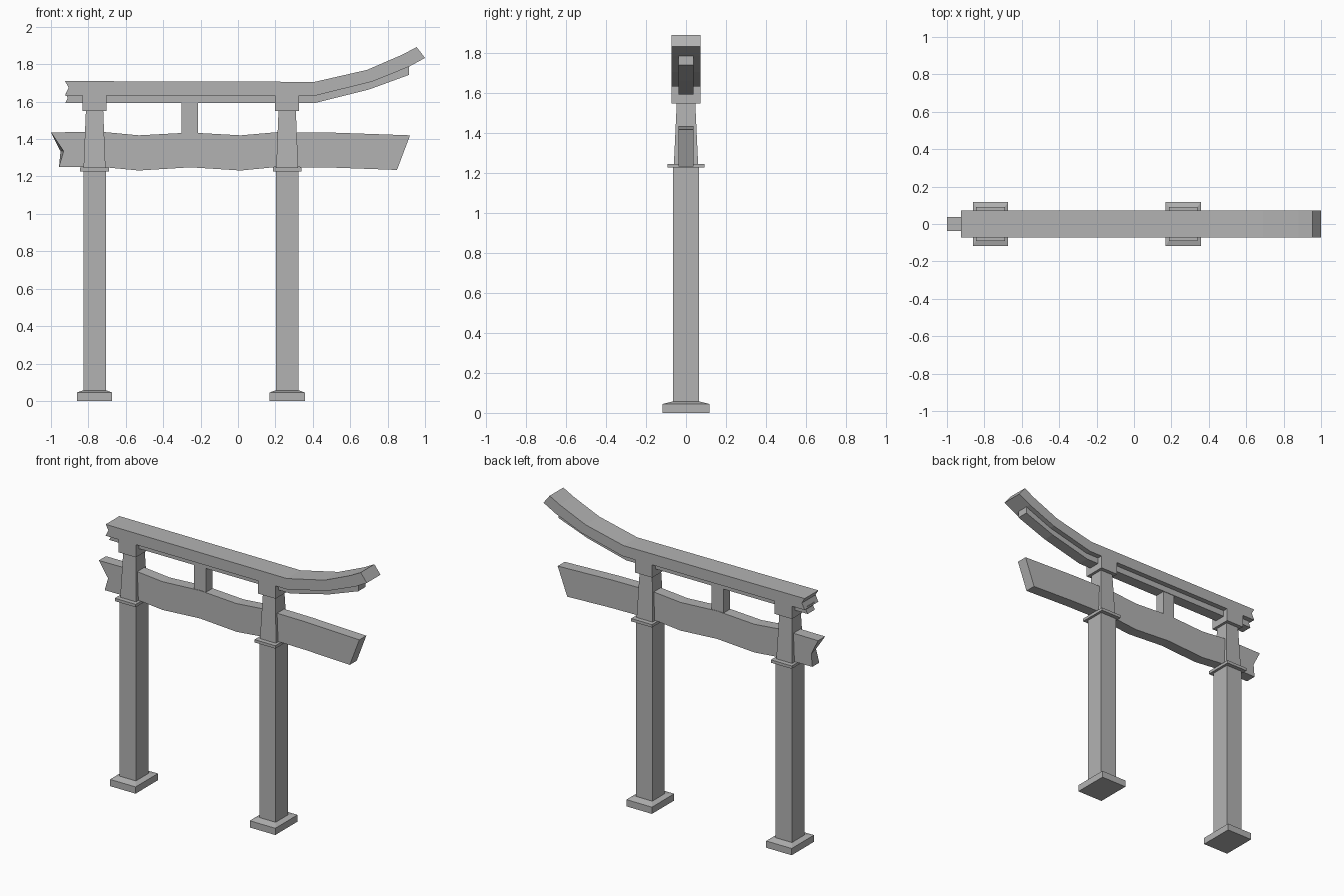
import bpy, bmesh

if "Cube" in bpy.data.objects:
    bpy.data.objects.remove(bpy.data.objects["Cube"])

POSTS = {"left": -0.767, "right": 0.263}
STONE = bpy.data.materials.new("stone_grey")
STONE.diffuse_color = (0.45, 0.45, 0.45, 1)
STONE.use_nodes = True
STONE.node_tree.nodes["Principled BSDF"].inputs["Base Color"].default_value = STONE.diffuse_color


def finish(name, bm):
    bmesh.ops.recalc_face_normals(bm, faces=bm.faces[:])
    me = bpy.data.meshes.new(name)
    bm.to_mesh(me)
    bm.free()
    me.materials.append(STONE)
    ob = bpy.data.objects.new(name, me)
    bpy.context.collection.objects.link(ob)
    return ob


def stack(name, cx, rings):
    """Rectangular sections (half x, half y, z) joined from bottom to top."""
    bm = bmesh.new()
    loops = [[bm.verts.new((cx + sx * hx, sy * hy, z))
              for sx, sy in ((-1, -1), (1, -1), (1, 1), (-1, 1))]
             for hx, hy, z in rings]
    for a, b in zip(loops, loops[1:]):
        for i in range(4):
            j = (i + 1) % 4
            bm.faces.new((a[i], a[j], b[j], b[i]))
    bm.faces.new(loops[0])
    bm.faces.new(loops[-1])
    return finish(name, bm)


def slab(name, profile, hy, skew=None):
    """Extrude an x-z outline across y; skew = {index: x shift of back point}."""
    skew = skew or {}
    bm = bmesh.new()
    front = [bm.verts.new((x, -hy, z)) for x, z in profile]
    back = [bm.verts.new((x + skew.get(i, 0), hy, z)) for i, (x, z) in enumerate(profile)]
    n = len(profile)
    for i in range(n):
        j = (i + 1) % n
        bm.faces.new((front[i], front[j], back[j], back[i]))
    caps = [bm.faces.new(front), bm.faces.new(back)]
    bm.normal_update()
    bmesh.ops.triangulate(bm, faces=caps, ngon_method='EAR_CLIP')
    return finish(name, bm)


# Posts: plinth, shaft, collar and tapered neck
for side, x in POSTS.items():
    stack(side + "_plinth", x, [(0.094, 0.117, 0), (0.094, 0.117, 0.045),
                                (0.064, 0.072, 0.056)])
    stack(side + "_shaft", x, [(0.06, 0.065, 0.04), (0.06, 0.065, 1.235)])
    stack(side + "_collar", x, [(0.077, 0.092, 1.228), (0.077, 0.092, 1.247)])
    stack(side + "_neck", x, [(0.059, 0.061, 1.24), (0.046, 0.046, 1.56)])

# Curved top beam with the capital blocks hanging flush below it
tabs = []
for x in sorted(POSTS.values(), reverse=True):
    tabs += [(x + 0.064, 1.634), (x + 0.064, 1.549), (x - 0.064, 1.549), (x - 0.064, 1.634)]
slab("top_beam",
     [(-0.925, 1.71), (0.41, 1.706), (0.69, 1.77), (0.88, 1.852), (0.955, 1.892),
      (1.0, 1.834), (0.914, 1.787), (0.717, 1.707), (0.42, 1.634)]
     + tabs + [(-0.925, 1.634), (-0.905, 1.675)], 0.072)

# Narrower beam under the top beam
slab("under_beam",
     [(-0.923, 1.645), (0.41, 1.645), (0.717, 1.714), (0.914, 1.792), (0.914, 1.743),
      (0.70, 1.665), (0.415, 1.594), (-0.923, 1.594), (-0.91, 1.62)], 0.038)

# Wavy tie beam, broken at its left end
slab("tie_beam",
     [(-1.0, 1.436), (-0.72, 1.438), (-0.53, 1.42), (-0.255, 1.435), (0.015, 1.42),
      (0.21, 1.437), (0.52, 1.434), (0.92, 1.42), (0.85, 1.235), (0.52, 1.247),
      (0.21, 1.251), (0.015, 1.232), (-0.255, 1.249), (-0.53, 1.232),
      (-0.72, 1.25), (-0.957, 1.25), (-0.932, 1.335)], 0.037, {16: -0.017})

# Short strut between the beams
stack("centre_strut", -0.257, [(0.044, 0.034, 1.42), (0.044, 0.034, 1.61)])
